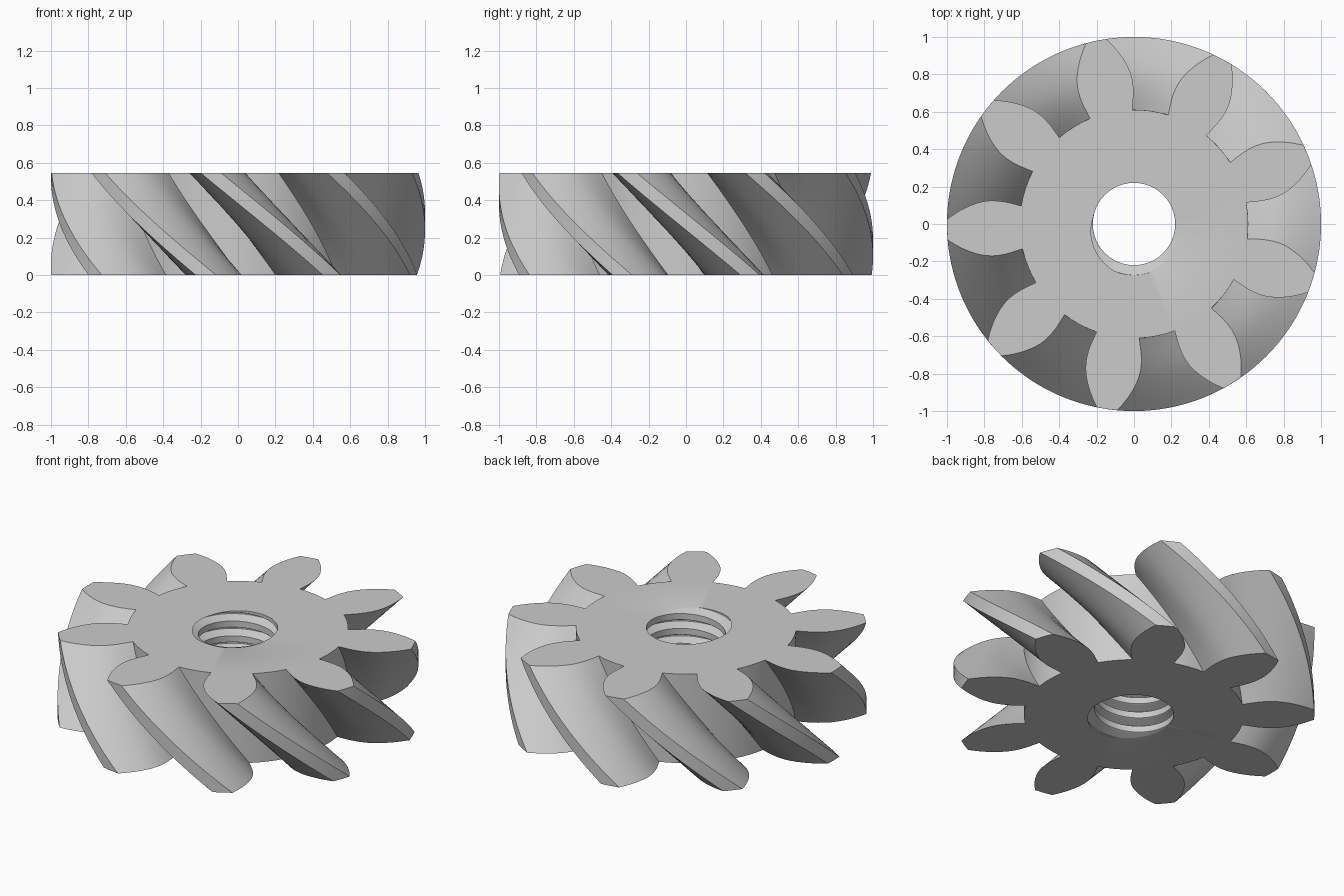
import bpy
import bmesh
from math import cos, sin, pi, radians, atan2, hypot

if "Cube" in bpy.data.objects:
    bpy.data.objects.remove(bpy.data.objects["Cube"], do_unlink=True)

HEIGHT = 0.545
TEETH = 9
TOP_ANGLE = radians(21.7)   # direction of the first tooth on the top face
TWIST = radians(38.4)       # turn of the teeth from top to bottom
LAYERS = 40
BORE_SIDES = 48
THREAD_TURNS = 6
CREST, ROOT = 0.22, 0.273   # bore radii

# Half tooth flank: distance from the axis, half width
FLANK = [(0.60, 0.115), (0.64, 0.127), (0.68, 0.138), (0.72, 0.145), (0.76, 0.148),
         (0.80, 0.145), (0.84, 0.136), (0.88, 0.122), (0.92, 0.104), (0.96, 0.081),
         (0.9985, 0.055)]


def gear_outline():
    """Polar points (radius, angle) of the whole toothed outline."""
    half = [(hypot(d, w), atan2(w, d)) for d, w in FLANK]
    root_r, root_a = half[0]
    step = 2 * pi / TEETH
    tooth = [(r, -a) for r, a in half] + [(1.0, 0.0)] + half[::-1]
    gap = step - 2 * root_a
    tooth += [(root_r, root_a + gap * k / 4) for k in (1, 2, 3)]
    return [(r, a + i * step) for i in range(TEETH) for r, a in tooth]


def thread_radius(phase):
    """V groove between flat crests; phase 0 is the groove bottom."""
    d = abs((phase + 0.5) % 1.0 - 0.5)
    t = min(max((d - 0.06) / 0.22, 0.0), 1.0)
    return ROOT + (CREST - ROOT) * t


def ring(bm, polar, z):
    return [bm.verts.new((r * cos(a), r * sin(a), z)) for r, a in polar]


def loop_edges(bm, verts):
    return [bm.edges.get((v, verts[i - 1])) for i, v in enumerate(verts)]


bm = bmesh.new()

# Twisted teeth
outline = gear_outline()
outer = []
for k in range(LAYERS + 1):
    turn = TOP_ANGLE + TWIST * k / LAYERS
    outer.append(ring(bm, [(r, a + turn) for r, a in outline], HEIGHT * (1 - k / LAYERS)))
for upper, lower in zip(outer, outer[1:]):
    for i in range(len(upper)):
        bm.faces.new((upper[i - 1], lower[i - 1], lower[i], upper[i]))

# Threaded bore, triangulated along the helix
bore = []
rows = THREAD_TURNS * BORE_SIDES
for k in range(rows + 1):
    polar = []
    for j in range(BORE_SIDES):
        phase = (j + k) / BORE_SIDES + 0.25
        polar.append((thread_radius(phase), 2 * pi * j / BORE_SIDES))
    bore.append(ring(bm, polar, HEIGHT * (1 - k / rows)))
for upper, lower in zip(bore, bore[1:]):
    for j in range(BORE_SIDES):
        bm.faces.new((upper[j - 1], upper[j], lower[j - 1]))
        bm.faces.new((upper[j], lower[j], lower[j - 1]))

# Flat end faces
for level in (0, -1):
    edges = loop_edges(bm, outer[level]) + loop_edges(bm, bore[level])
    bmesh.ops.triangle_fill(bm, use_beauty=True, use_dissolve=False, edges=edges)

bmesh.ops.recalc_face_normals(bm, faces=bm.faces[:])
mesh = bpy.data.meshes.new("helical_gear")
bm.to_mesh(mesh)
bm.free()

# Single grey metal colour
grey = bpy.data.materials.new("light_grey")
grey.use_nodes = True
colour = (0.6, 0.6, 0.6, 1.0)
grey.diffuse_color = colour
grey.node_tree.nodes["Principled BSDF"].inputs["Base Color"].default_value = colour
mesh.materials.append(grey)

gear = bpy.data.objects.new("helical_gear", mesh)
bpy.context.collection.objects.link(gear)
bpy.ops.object.select_all(action="DESELECT")
gear.select_set(True)
bpy.context.view_layer.objects.active = gear
bpy.ops.object.shade_smooth_by_angle(angle=radians(25))
